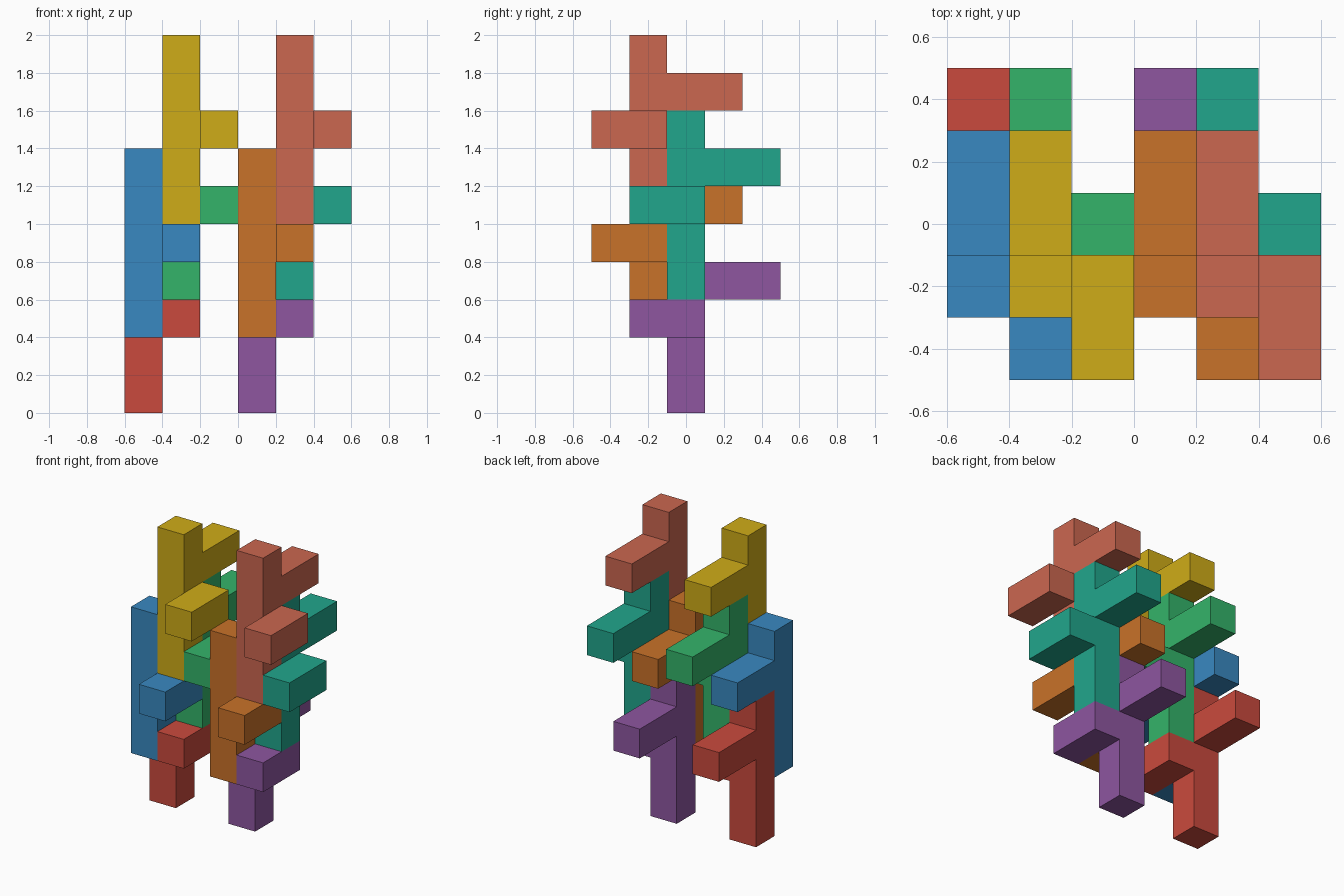
import bpy
import bmesh
import math
from mathutils import Vector

if "Cube" in bpy.data.objects:
    bpy.data.objects.remove(bpy.data.objects["Cube"])

U = 0.2  # edge of one unit cube

# Cells of the repeated puzzle piece: post, side hook and back arm
POST = [(0, 0, k) for k in range(5)]
SIDE_HOOK = [(1, 0, 2), (1, -1, 2)]
BACK_ARM = [(0, 1, 3), (0, 2, 3)]
CELLS = set(POST + SIDE_HOOK + BACK_ARM)


def linear(c):
    c /= 255
    return c / 12.92 if c <= 0.04045 else ((c + 0.055) / 1.055) ** 2.4


def piece_mesh(name):
    """Closed outer skin of the cells, with coplanar faces merged."""
    bm = bmesh.new()
    for cell in CELLS:
        for axis in range(3):
            for sign in (-1, 1):
                n = [0, 0, 0]
                n[axis] = sign
                if tuple(c + d for c, d in zip(cell, n)) in CELLS:
                    continue
                n = Vector(n)
                a = Vector((n.y, n.z, n.x))
                b = n.cross(a)
                mid = Vector(cell) + Vector((0, 0, 0.5)) + n / 2
                corners = [mid + (a * s + b * t) / 2
                           for s, t in ((-1, -1), (1, -1), (1, 1), (-1, 1))]
                bm.faces.new([bm.verts.new(p * U) for p in corners])
    bmesh.ops.remove_doubles(bm, verts=bm.verts, dist=1e-4)
    bmesh.ops.recalc_face_normals(bm, faces=bm.faces)
    bmesh.ops.dissolve_limit(bm, angle_limit=math.radians(1),
                             verts=bm.verts, edges=bm.edges)
    mesh = bpy.data.meshes.new(name)
    bm.to_mesh(mesh)
    bm.free()
    return mesh


def add_piece(name, rgb, location):
    mesh = piece_mesh(name)
    mat = bpy.data.materials.new(name)
    mat.diffuse_color = (*[linear(c) for c in rgb], 1)
    mat.use_nodes = True
    mat.node_tree.nodes["Principled BSDF"].inputs["Base Color"].default_value = mat.diffuse_color
    mesh.materials.append(mat)
    obj = bpy.data.objects.new(name, mesh)
    obj.location = location
    bpy.context.collection.objects.link(obj)


# Position of each piece inside a group of four
SLOTS = [(-0.5, 0, 0), (-0.5, -0.2, 0.4), (-0.3, 0, 0.6), (-0.3, -0.2, 1.0)]

# Two identical groups side by side
GROUPS = [
    (0.0, [("red", (202, 74, 61)), ("blue", (57, 137, 193)),
           ("green", (52, 180, 106)), ("yellow", (207, 172, 24))]),
    (0.6, [("purple", (142, 86, 160)), ("orange", (201, 114, 41)),
           ("teal", (33, 166, 140)), ("salmon", (203, 103, 80))]),
]
for dx, pieces in GROUPS:
    for (x, y, z), (color, rgb) in zip(SLOTS, pieces):
        add_piece(color + "_piece", rgb, (x + dx, y, z))
